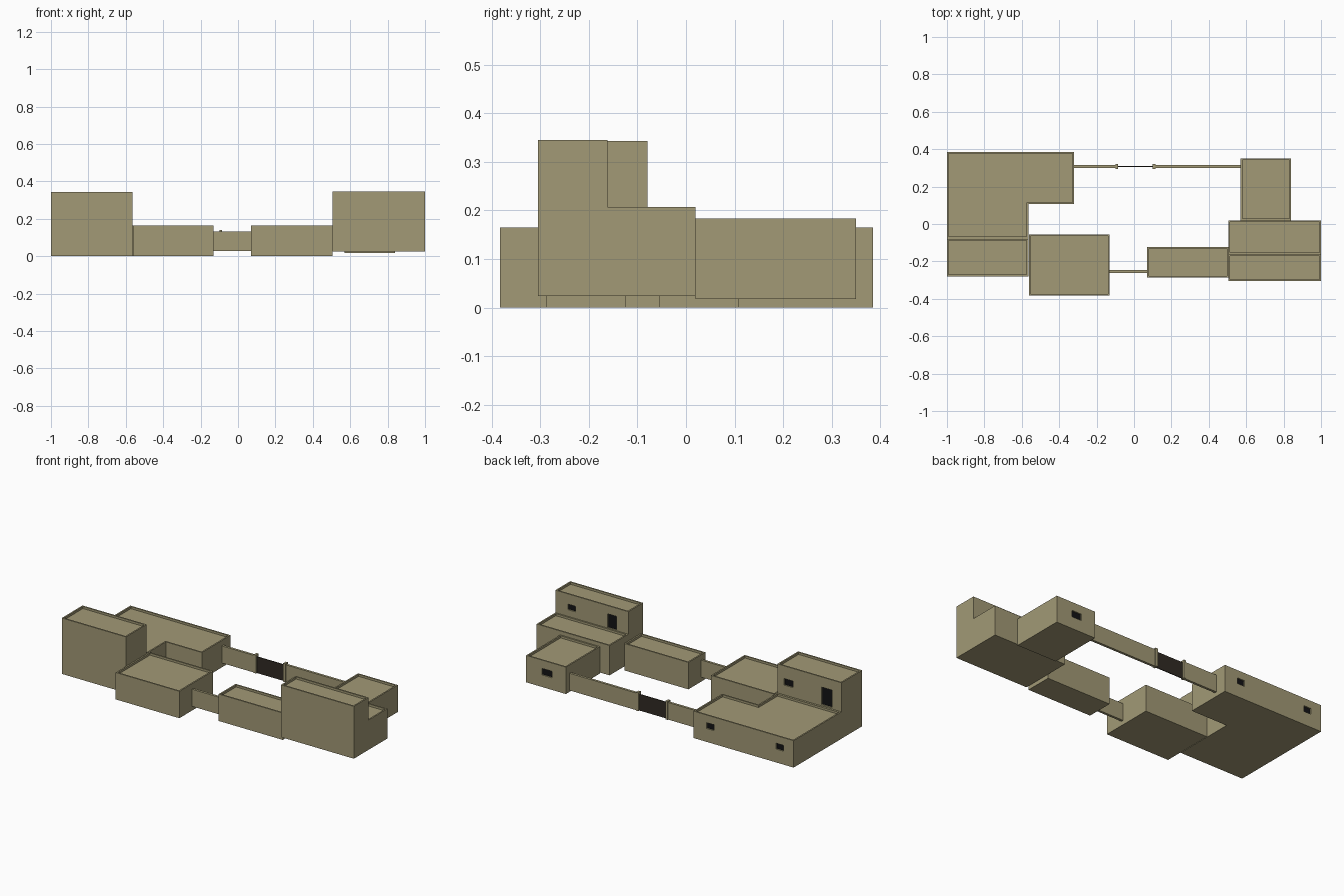
import bpy, bmesh
from mathutils import Vector

if "Cube" in bpy.data.objects:
    bpy.data.objects.remove(bpy.data.objects["Cube"])

def material(name, rgb):
    m = bpy.data.materials.new(name)
    m.diffuse_color = (*rgb, 1)
    m.use_nodes = True
    m.node_tree.nodes["Principled BSDF"].inputs["Base Color"].default_value = m.diffuse_color
    return m

PLASTER = material("plaster", (0.36, 0.32, 0.18))
DARK = material("dark_opening", (0.006, 0.006, 0.007))
GATE = material("gate_wood", (0.03, 0.024, 0.017))
RIM, DROP, RECESS = 0.009, 0.013, 0.012

def rect(x0, x1, y0, y1):
    return [(x0, y0), (x1, y0), (x1, y1), (x0, y1)]

def prism(name, outline, z0, z1, mat=PLASTER, parapet=False):
    """Extruded footprint, optionally with a sunken roof behind a parapet."""
    bm = bmesh.new()
    base = bm.faces.new([bm.verts.new((x, y, z0)) for x, y in outline])
    ext = bmesh.ops.extrude_face_region(bm, geom=[base], use_keep_orig=True)["geom"]
    bmesh.ops.translate(bm, verts=[v for v in ext if isinstance(v, bmesh.types.BMVert)],
                        vec=(0, 0, z1 - z0))
    bmesh.ops.recalc_face_normals(bm, faces=bm.faces)
    if parapet:
        top = max(bm.faces, key=lambda f: f.calc_center_median().z)
        bmesh.ops.inset_region(bm, faces=[top], thickness=RIM,
                               use_even_offset=True, use_boundary=True)
        walls = bmesh.ops.extrude_face_region(bm, geom=[top])["geom"]
        bmesh.ops.translate(bm, verts=[v for v in walls if isinstance(v, bmesh.types.BMVert)],
                            vec=(0, 0, -DROP))
        if top.is_valid:
            bmesh.ops.delete(bm, geom=[top], context='FACES_ONLY')
        bmesh.ops.recalc_face_normals(bm, faces=bm.faces)
    me = bpy.data.meshes.new(name)
    bm.to_mesh(me)
    bm.free()
    me.materials.append(mat)
    ob = bpy.data.objects.new(name, me)
    bpy.context.collection.objects.link(ob)
    return ob

def opening(wall, name, x, y, z, w, h):
    """Recess in a back-facing wall with a dark panel at its bottom."""
    x0, x1, z0, z1 = x - w / 2, x + w / 2, z - h / 2, z + h / 2
    cutter = prism(name + "_cutter", rect(x0, x1, y - RECESS, y + 0.03), z0, z1)
    mod = wall.modifiers.new(name, 'BOOLEAN')
    mod.operation, mod.solver, mod.object = 'DIFFERENCE', 'EXACT', cutter
    bpy.context.view_layer.objects.active = wall
    bpy.ops.object.modifier_apply(modifier=mod.name)
    bpy.data.objects.remove(cutter)
    prism(name, rect(x0, x1, y - RECESS, y - RECESS + 0.004), z0, z1, DARK)

# Left house: L-shaped ground floor, front base and upper storey
left_ground = prism("left_ground_floor", [(-1, -0.075), (-0.565, -0.075), (-0.565, 0.107),
                    (-0.32, 0.107), (-0.32, 0.385), (-1, 0.385)], 0, 0.165, parapet=True)
prism("left_front_base", rect(-1, -0.565, -0.28, -0.075), 0, 0.165)
left_upper = prism("left_upper_floor", rect(-1, -0.565, -0.28, -0.079), 0.165, 0.343, parapet=True)
for i, x in enumerate((-0.435, -0.905)):
    opening(left_ground, f"left_window_{i}", x, 0.385, 0.10, 0.05, 0.036)
opening(left_upper, "left_upper_window", -0.64, -0.079, 0.245, 0.06, 0.04)
opening(left_upper, "left_upper_door", -0.90, -0.079, 0.227, 0.072, 0.107)

# Front rooms and the wall between them
prism("front_left_room", rect(-0.562, -0.13, -0.383, -0.055), 0, 0.165, parapet=True)
prism("front_right_room", rect(0.07, 0.505, -0.287, -0.123), 0, 0.165, parapet=True)
prism("front_wall", rect(-0.13, 0.07, -0.262, -0.247), 0.027, 0.132)

# Right house: terrace, base, upper storey and back room
prism("right_terrace", rect(0.505, 1, -0.162, 0.02), 0.024, 0.207, parapet=True)
prism("right_base", rect(0.505, 1, -0.305, -0.162), 0.024, 0.207)
right_upper = prism("right_upper_floor", rect(0.505, 1, -0.305, -0.162), 0.207, 0.345, parapet=True)
opening(right_upper, "right_upper_window", 0.89, -0.162, 0.265, 0.05, 0.034)
opening(right_upper, "right_upper_door", 0.615, -0.162, 0.252, 0.062, 0.085)
back_room = prism("back_room", rect(0.57, 0.84, 0.02, 0.35), 0.018, 0.183, parapet=True)
opening(back_room, "back_room_window", 0.70, 0.35, 0.112, 0.068, 0.04)

# Back wall with gate posts and gate
prism("back_wall_left", rect(-0.32, -0.10, 0.30, 0.315), 0.027, 0.132)
prism("back_wall_right", rect(0.115, 0.57, 0.30, 0.315), 0.027, 0.132)
for side, x in (("left", -0.10), ("right", 0.10)):
    prism(f"gate_post_{side}", rect(x, x + 0.015, 0.295, 0.32), 0.027, 0.14)
prism("gate", rect(-0.085, 0.10, 0.304, 0.309), 0.027, 0.127, GATE)
